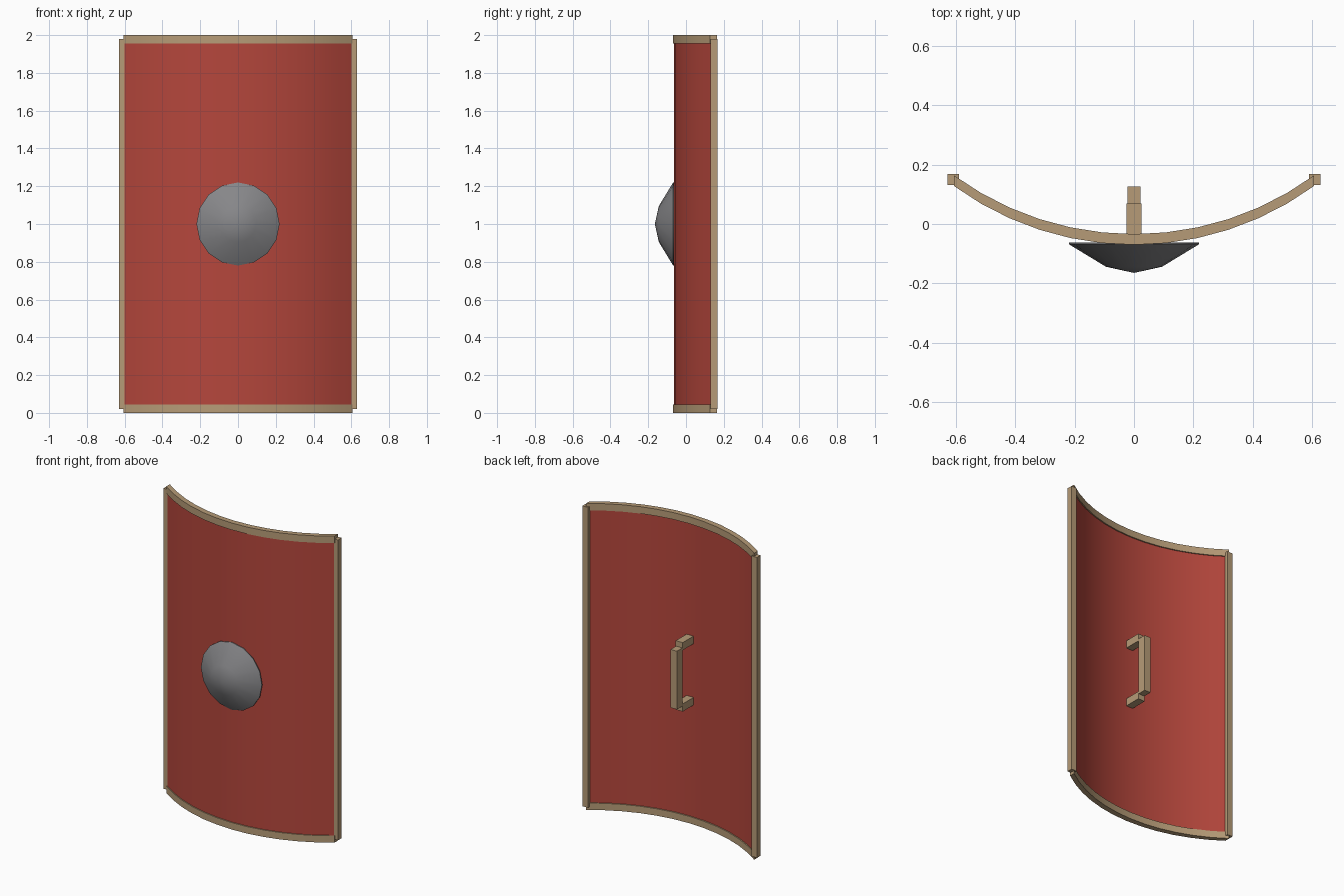
import bpy, bmesh, math

if "Cube" in bpy.data.objects:
    bpy.data.objects.remove(bpy.data.objects["Cube"])


def material(name, rgb):
    m = bpy.data.materials.new(name)
    m.diffuse_color = (*rgb, 1)
    m.use_nodes = True
    m.node_tree.nodes["Principled BSDF"].inputs["Base Color"].default_value = m.diffuse_color
    return m


RED = material("red_paint", (0.46, 0.062, 0.045))
WOOD = material("tan_wood", (0.47, 0.33, 0.185))
STEEL = material("grey_steel", (0.24, 0.24, 0.25))


def finish(bm, name, mat, smooth=False):
    bmesh.ops.recalc_face_normals(bm, faces=bm.faces)
    me = bpy.data.meshes.new(name)
    bm.to_mesh(me)
    bm.free()
    me.materials.append(mat)
    ob = bpy.data.objects.new(name, me)
    bpy.context.collection.objects.link(ob)
    if smooth:
        bpy.context.view_layer.objects.active = ob
        ob.select_set(True)
        bpy.ops.object.shade_smooth_by_angle(angle=math.radians(35))
        ob.select_set(False)
    return ob


def box(name, lo, hi, mat):
    bm = bmesh.new()
    bmesh.ops.create_cube(bm, size=1)
    for v in bm.verts:
        v.co = [(a + b) / 2 + c * (b - a) for a, b, c in zip(lo, hi, v.co)]
    return finish(bm, name, mat)


R, HALF, SEGS = 1.03, 0.607, 12


def curved_plate(name, y_front, y_back, z0, z1, mat):
    """Arc swept across x, with its deepest point at y_front / y_back."""
    bm = bmesh.new()
    half_angle = math.asin(HALF / R)
    rows = []
    for i in range(SEGS + 1):
        a = half_angle * (2 * i / SEGS - 1)
        x, bow = R * math.sin(a), R * (1 - math.cos(a))
        rows.append([bm.verts.new((x, y + bow, z)) for y, z in
                     ((y_front, z0), (y_back, z0), (y_back, z1), (y_front, z1))])
    for p, q in zip(rows, rows[1:]):
        for k in range(4):
            n = (k + 1) % 4
            bm.faces.new((p[k], p[n], q[n], q[k]))
    bm.faces.new(rows[0])
    bm.faces.new(rows[-1])
    return finish(bm, name, mat, True)


# Curved shield body with top and bottom rims
curved_plate("shield_panel", -0.063, -0.042, 0.02, 1.98, RED)
curved_plate("bottom_rim", -0.070, -0.034, 0.0, 0.045, WOOD)
curved_plate("top_rim", -0.070, -0.034, 1.955, 2.0, WOOD)

# Straight side rims
for side, s in (("left", -1), ("right", 1)):
    x = sorted((s * 0.59, s * 0.63))
    box(side + "_rim", (x[0], 0.131, 0.02), (x[1], 0.168, 1.98), WOOD)

# Faceted central boss: thin lip, cone, shallow cap
bm = bmesh.new()
N = 16
rings = []
for r, y in ((0.22, -0.063), (0.22, -0.068), (0.095, -0.144)):
    rings.append([bm.verts.new((r * math.cos(2 * math.pi * i / N), y,
                                1 + r * math.sin(2 * math.pi * i / N))) for i in range(N)])
tip = bm.verts.new((0, -0.165, 1))
bm.faces.new(rings[0])
for i in range(N):
    j = (i + 1) % N
    for p, q in zip(rings, rings[1:]):
        bm.faces.new((p[i], p[j], q[j], q[i]))
    bm.faces.new((rings[-1][i], rings[-1][j], tip))
finish(bm, "boss", STEEL, True)

# Rear handle: two brackets and a grip
for name, z in (("lower_bracket", 0.80), ("upper_bracket", 1.20)):
    box(name, (-0.025, -0.045, z - 0.025), (0.025, 0.07, z + 0.025), WOOD)
box("grip", (-0.0225, 0.07, 0.81), (0.0225, 0.127, 1.19), WOOD)
